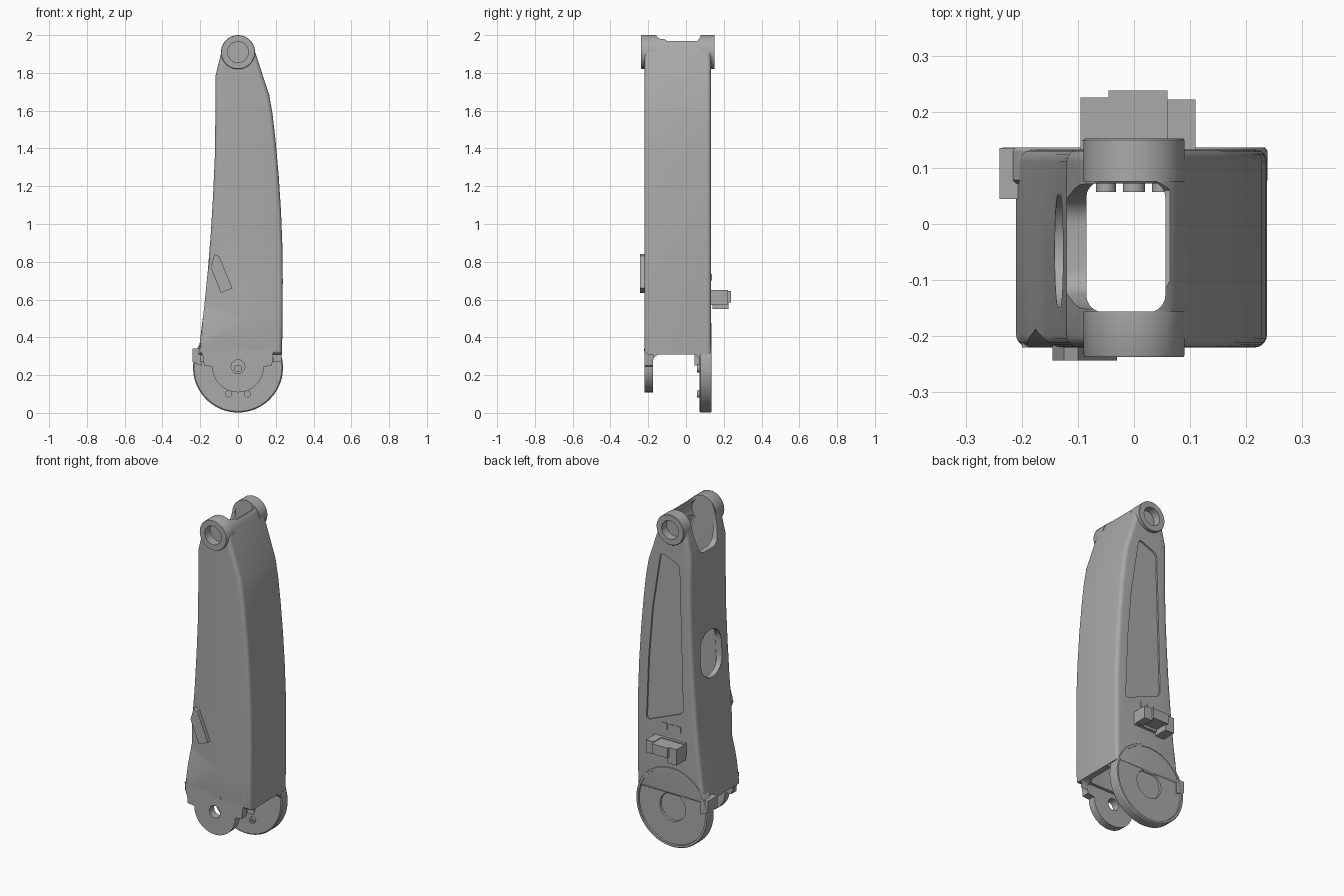
import bpy, bmesh, math
from mathutils import Vector

if "Cube" in bpy.data.objects:
    bpy.data.objects.remove(bpy.data.objects["Cube"])

grey = bpy.data.materials.new("cast grey")
grey.use_nodes = True
COL = (0.40, 0.40, 0.40, 1)
grey.diffuse_color = COL
grey.node_tree.nodes["Principled BSDF"].inputs["Base Color"].default_value = COL


def finish(name, bm):
    bmesh.ops.recalc_face_normals(bm, faces=bm.faces)
    me = bpy.data.meshes.new(name)
    bm.to_mesh(me)
    bm.free()
    me.materials.append(grey)
    ob = bpy.data.objects.new(name, me)
    bpy.context.collection.objects.link(ob)
    return ob


def prism(name, pts, a, b, axis="y", corner=0, rim=0):
    """Extrude a 2D outline along y (x,z points) or x (y,z points)."""
    bm = bmesh.new()
    put = (lambda p, d: (p[0], d, p[1])) if axis == "y" else (lambda p, d: (d, p[0], p[1]))
    lo = [bm.verts.new(put(p, a)) for p in pts]
    hi = [bm.verts.new(put(p, b)) for p in pts]
    n = len(pts)
    bm.faces.new(lo)
    bm.faces.new(hi)
    for i in range(n):
        bm.faces.new((lo[i], lo[(i + 1) % n], hi[(i + 1) % n], hi[i]))
    bmesh.ops.recalc_face_normals(bm, faces=bm.faces)
    k = 1 if axis == "y" else 0
    along = lambda e: abs(e.verts[0].co[k] - e.verts[1].co[k]) > 1e-6
    for width, want in ((corner, True), (rim, False)):
        if width:
            bmesh.ops.bevel(bm, geom=[e for e in bm.edges if along(e) == want], offset=width,
                            segments=5, profile=0.5, affect="EDGES", clamp_overlap=True)
    return finish(name, bm)


def box(name, x, y, z, corner=0):
    return prism(name, [(x[0], z[0]), (x[1], z[0]), (x[1], z[1]), (x[0], z[1])], *y, corner=corner)


def lathe(name, x, z, prof, seg=72):
    """Revolve (radius, y) points about the y axis through x, z."""
    bm = bmesh.new()
    vs = [bm.verts.new((x + r, y, z)) for r, y in prof]
    es = [bm.edges.new(p) for p in zip(vs, vs[1:])]
    bmesh.ops.spin(bm, geom=vs + es, cent=(x, 0, z), axis=(0, 1, 0), angle=math.tau, steps=seg)
    bmesh.ops.remove_doubles(bm, verts=bm.verts, dist=1e-5)
    return finish(name, bm)


def cyl(name, x, z, r, a, b, seg=48):
    return lathe(name, x, z, [(0, a), (r, a), (r, b), (0, b)], seg)


def arc(x, z, r, a0, a1, n):
    t = [math.radians(a0 + (a1 - a0) * i / n) for i in range(n + 1)]
    return [(x + r * math.cos(a), z + r * math.sin(a)) for a in t]


def cut(ob, *cutters):
    for c in cutters:
        c.hide_render = True
        m = ob.modifiers.new("cut", "BOOLEAN")
        m.operation, m.object, m.solver = "DIFFERENCE", c, "EXACT"
        bpy.context.view_layer.objects.active = ob
        bpy.ops.object.modifier_apply(modifier=m.name)
        bpy.data.objects.remove(c)


# Curved hollow arm body
right = [(0.233, 0.31), (0.236, 0.5), (0.237, 0.7), (0.235, 0.88), (0.228, 1.06), (0.216, 1.25),
         (0.199, 1.44), (0.183, 1.58), (0.166, 1.68)]
left = [(-0.12, 1.78), (-0.12, 1.55), (-0.123, 1.35), (-0.132, 1.15), (-0.144, 0.95),
        (-0.16, 0.75), (-0.18, 0.55), (-0.198, 0.41), (-0.21, 0.31)]
body = prism("arm_body", right + arc(0, 1.915, 0.085, 18, 170, 16) + left, -0.22, 0.133, rim=0.022)

# Cavity, fork openings and pivot seats
inner = [(0.195, 0.2), (0.2, 0.7), (0.19, 1.1), (0.165, 1.4), (0.13, 1.65), (0.056, 1.9), (0.056, 2.1),
         (-0.085, 2.1), (-0.085, 1.5), (-0.1, 1.15), (-0.125, 0.75), (-0.165, 0.4), (-0.175, 0.2)]
fork = [(-0.156, 2.2), (-0.15, 1.86), (-0.115, 1.75), (0.035, 1.75), (0.07, 1.86), (0.076, 2.2)]
oval = arc(-0.048, 1.17, 0.1, 0, 180, 16) + arc(-0.048, 1.09, 0.1, 180, 360, 16)
dip = [(-0.18, 2.02), (-0.1, 1.97), (0.06, 1.97), (0.1, 2.02)]
panel = [(0.075, 1.75), (-0.05, 1.7), (-0.075, 0.82), (0.17, 0.72), (0.155, 1.1), (0.13, 1.4)]
cut(body,
    prism("cavity", inner, -0.157, 0.077, rim=0.03),
    prism("fork_opening", fork, -0.5, 0.03, "x", corner=0.035),
    prism("top_dip", dip, -0.3, 0.3, "x"),
    prism("side_window", oval, -0.5, -0.04, "x"),
    prism("back_panel", panel, 0.123, 0.3, corner=0.025),
    cyl("pivot_seat", 0, 1.91, 0.07, -0.5, 0.5))

# Sloped scoop in the lower front corner
bm = bmesh.new()
for p in [(-0.16, -0.221, 0.92), (0.05, -0.221, 0.5), (-0.24, -0.221, 0.35), (-0.24, -0.178, 0.62),
          (-0.16, -0.4, 0.92), (0.05, -0.4, 0.5), (-0.24, -0.4, 0.35)]:
    bm.verts.new(p)
bmesh.ops.convex_hull(bm, input=bm.verts)
cut(body, finish("scoop", bm))

# Upper pivot bosses with blind bores
for name, outer, bore, base in (("front_boss", -0.237, -0.185, -0.156), ("back_boss", 0.152, 0.105, 0.076)):
    lathe(name, 0, 1.91, [(0, bore), (0.055, bore), (0.055, outer), (0.088, outer),
                          (0.09, outer * 0.985), (0.09, base), (0, base)])

# Lower front lug with bearing hole
lug = prism("front_lug", [(0.19, 0.36), (-0.19, 0.36), (-0.18, 0.25)]
            + arc(0, 0.245, 0.136, 180, 360, 32) + [(0.18, 0.25)], -0.22, -0.175)
cut(lug, cyl("lug_hole", 0, 0.245, 0.036, -0.4, 0))

# Large round joint flange at the back with stepped recesses
lathe("joint_flange", 0, 0.24, [(0, 0.072), (0.232, 0.072), (0.238, 0.078), (0.238, 0.13), (0.234, 0.136),
                                (0.222, 0.136), (0.22, 0.127), (0.085, 0.127), (0.083, 0.115), (0, 0.115)], 96)
for x in (-0.05, 0.05):
    lathe("flange_screw", x, 0.1, [(0, 0.064), (0.008, 0.064), (0.008, 0.057), (0.018, 0.057),
                                   (0.018, 0.08), (0, 0.08)], 24)
cyl("flange_stub", 0, 0.235, 0.02, 0.057, 0.08, 24)

# Webs rounding the bottom of the body into the lugs
for name, y, s in (("front_fillet", -0.176, 1), ("back_fillet", 0.073, -1)):
    pts = [(y, 0.32)] + [(y + s * p, q) for p, q in arc(0.04, 0.27, 0.04, 180, 90, 8)]
    for x0, x1 in ((-0.2, -0.16), (0.185, 0.23)):
        prism(name, pts + [(y + s * 0.04, 0.32)], x0, x1, "x")

# Stop tab beside the flange
prism("stop_tab", [(-0.24, 0.27), (-0.19, 0.25), (-0.19, 0.34), (-0.24, 0.34)], 0.045, 0.135)
prism("front_corner_tab", [(-0.19, 0.3), (-0.15, 0.3), (-0.15, 0.35), (-0.2, 0.37)], -0.22, -0.165)

# Front clip on the scoop edge
prism("front_clip", [(-0.145, 0.77), (-0.125, 0.84), (-0.1, 0.83), (-0.03, 0.66), (-0.09, 0.635)], -0.243, -0.18)

# Cable connector on the back
box("connector_base", (-0.095, 0.11), (0.12, 0.15), (0.57, 0.65))
box("connector_plug", (-0.095, -0.035), (0.14, 0.225), (0.55, 0.645))
box("connector_middle", (-0.045, 0.06), (0.13, 0.238), (0.585, 0.645))
box("connector_end", (0.06, 0.11), (0.145, 0.222), (0.575, 0.65))
for i in range(3):
    x = -0.06 + i * 0.045
    box("vent_plate", (x, x + 0.035), (0.13, 0.137), (0.7, 0.735))

# Small fastener dots
cyl("front_pin", 0.035, 0.335, 0.007, -0.223, -0.2, 16)

for ob in bpy.context.scene.objects:
    ob.select_set(ob.type == "MESH")
bpy.context.view_layer.objects.active = body
bpy.ops.object.shade_smooth_by_angle(angle=math.radians(32))
